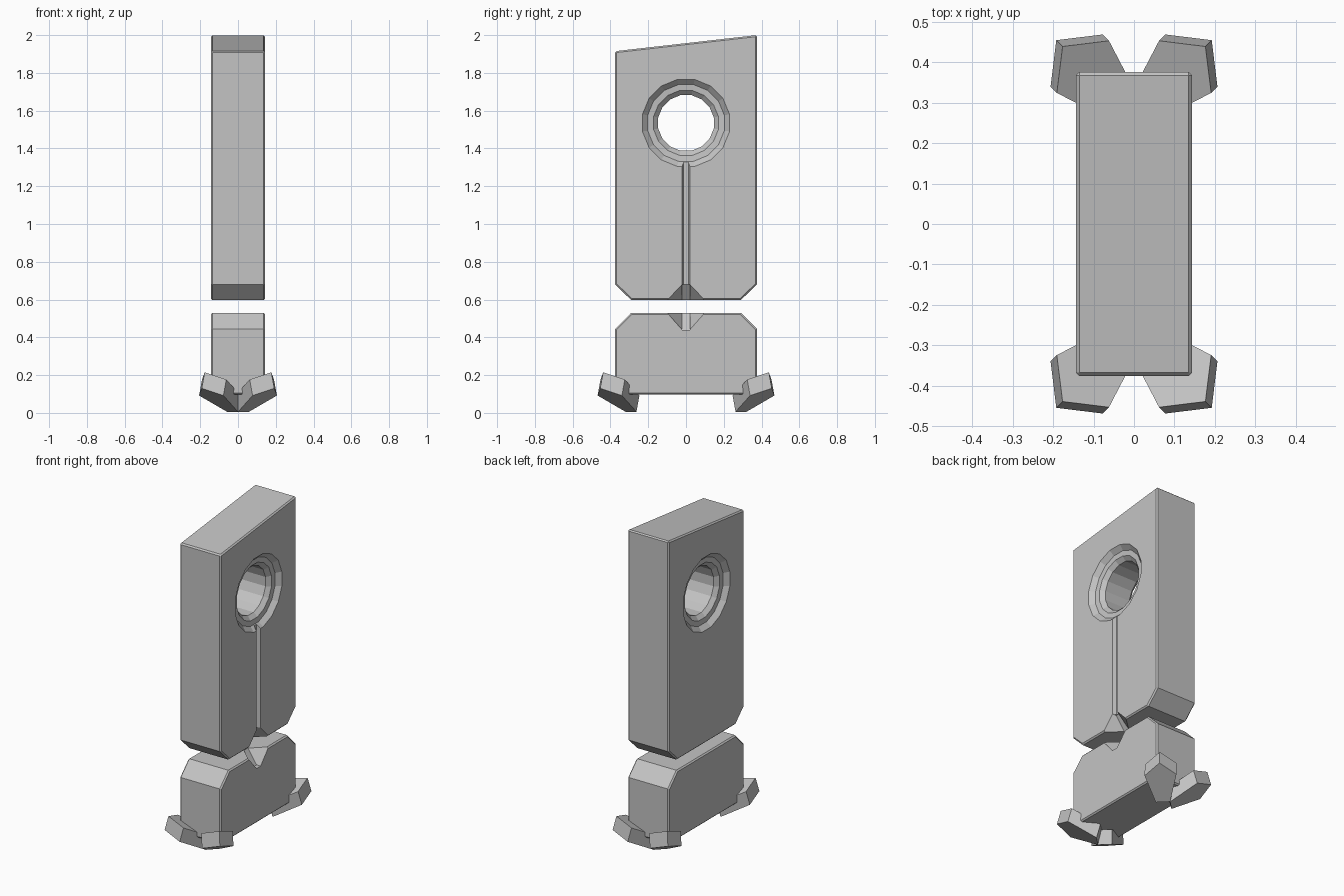
import bpy, bmesh, math

cube = bpy.data.objects.get("Cube")
if cube:
    bpy.data.objects.remove(cube, do_unlink=True)

grey = bpy.data.materials.new("stone_grey")
grey.use_nodes = True
colour = (0.55, 0.55, 0.55, 1)
grey.diffuse_color = colour
grey.node_tree.nodes["Principled BSDF"].inputs["Base Color"].default_value = colour


def loft(name, sections):
    """Skin a row of matching loops and cap both ends."""
    bm = bmesh.new()
    loops = [[bm.verts.new(p) for p in sec] for sec in sections]
    n = len(loops[0])
    for a, b in zip(loops, loops[1:]):
        for i in range(n):
            j = (i + 1) % n
            bm.faces.new((a[i], a[j], b[j], b[i]))
    bm.faces.new(loops[0])
    bm.faces.new(loops[-1])
    bmesh.ops.recalc_face_normals(bm, faces=bm.faces)
    mesh = bpy.data.meshes.new(name)
    bm.to_mesh(mesh)
    bm.free()
    mesh.materials.append(grey)
    obj = bpy.data.objects.new(name, mesh)
    bpy.context.collection.objects.link(obj)
    return obj


def slab(name, outline):
    return loft(name, [[(x, y, z) for y, z in outline] for x in (-HALF, HALF)])


def finish(obj, cutters):
    """Chamfer the square edges, cut the recesses and bake the result."""
    bevel = obj.modifiers.new("edge_chamfer", "BEVEL")
    bevel.width = 0.008
    bevel.segments = 1
    bevel.limit_method = "ANGLE"
    bevel.angle_limit = math.radians(60)
    for c in cutters:
        cut = obj.modifiers.new("cut", "BOOLEAN")
        cut.operation = "DIFFERENCE"
        cut.solver = "EXACT"
        cut.object = c
    graph = bpy.context.evaluated_depsgraph_get()
    baked = bpy.data.meshes.new_from_object(obj.evaluated_get(graph))
    obj.modifiers.clear()
    obj.data = baked
    for c in cutters:
        bpy.data.objects.remove(c, do_unlink=True)


def flare(z_mouth, z_tip):
    """Notch on the +x side, wide at the mouth and narrow at the tip."""
    def section(k):
        w = 0.02 + 0.08 * k
        deep = 0.115 - 0.06 * k
        z = z_tip + (z_mouth - z_tip) * k
        half = [(0.2, w), (HALF, w), (deep, 0.02)]
        return [(x, y, z) for x, y in half] + [(x, -y, z) for x, y in reversed(half)]
    return loft("notch_cutter", [section(0), section(1.1)])


HALF = 0.143

# Upper slab with a sloped top
upper = slab("upper_slab", [(-0.375, 0.68), (-0.29, 0.597), (0.29, 0.597),
                            (0.375, 0.68), (0.375, 2.0), (-0.375, 1.915)])

# Stepped round hole, recessed on both sides
steps = [(0.2, 0.235), (HALF, 0.235), (0.115, 0.207), (0.112, 0.175), (0.088, 0.15)]
steps += [(-x, r) for x, r in reversed(steps)]
SIDES = 16
angles = [math.tau * (i + 0.5) / SIDES for i in range(SIDES)]
hole = loft("hole_cutter", [[(x, r * math.cos(a), 1.535 + r * math.sin(a)) for a in angles]
                            for x, r in steps])

# Vertical groove running from the hole to the notch
groove_half = [(0.2, 0.021), (HALF, 0.021), (0.12, 0.012)]
groove_loop = groove_half + [(x, -y) for x, y in reversed(groove_half)]
groove = loft("groove_cutter", [[(x, y, z) for x, y in groove_loop] for z in (0.55, 1.335)])
finish(upper, [hole, groove, flare(0.597, 0.68)])

# Lower block
lower = slab("lower_block", [(-0.375, 0.097), (0.375, 0.097), (0.375, 0.445),
                             (0.29, 0.53), (-0.29, 0.53), (-0.375, 0.445)])
finish(lower, [flare(0.53, 0.44)])

# Tilted feet: (outward, sideways) outline around each corner
foot = [(0.13, 0), (0.059, 0.091), (-0.1, 0.041), (-0.1, -0.041), (0.059, -0.091)]
for sx, side in ((1, "left"), (-1, "right")):
    for sy, end in ((-1, "front"), (1, "back")):
        sections = []
        for shift, height in ((0, 0.06), (-0.022, 0.145)):
            sections.append([(sx * (0.1 + (s + shift - t) * math.sqrt(0.5)),
                              sy * (0.362 + (s + shift + t) * math.sqrt(0.5)),
                              height + 0.54 * s) for s, t in foot])
        loft(f"{end}_{side}_foot", sections)
